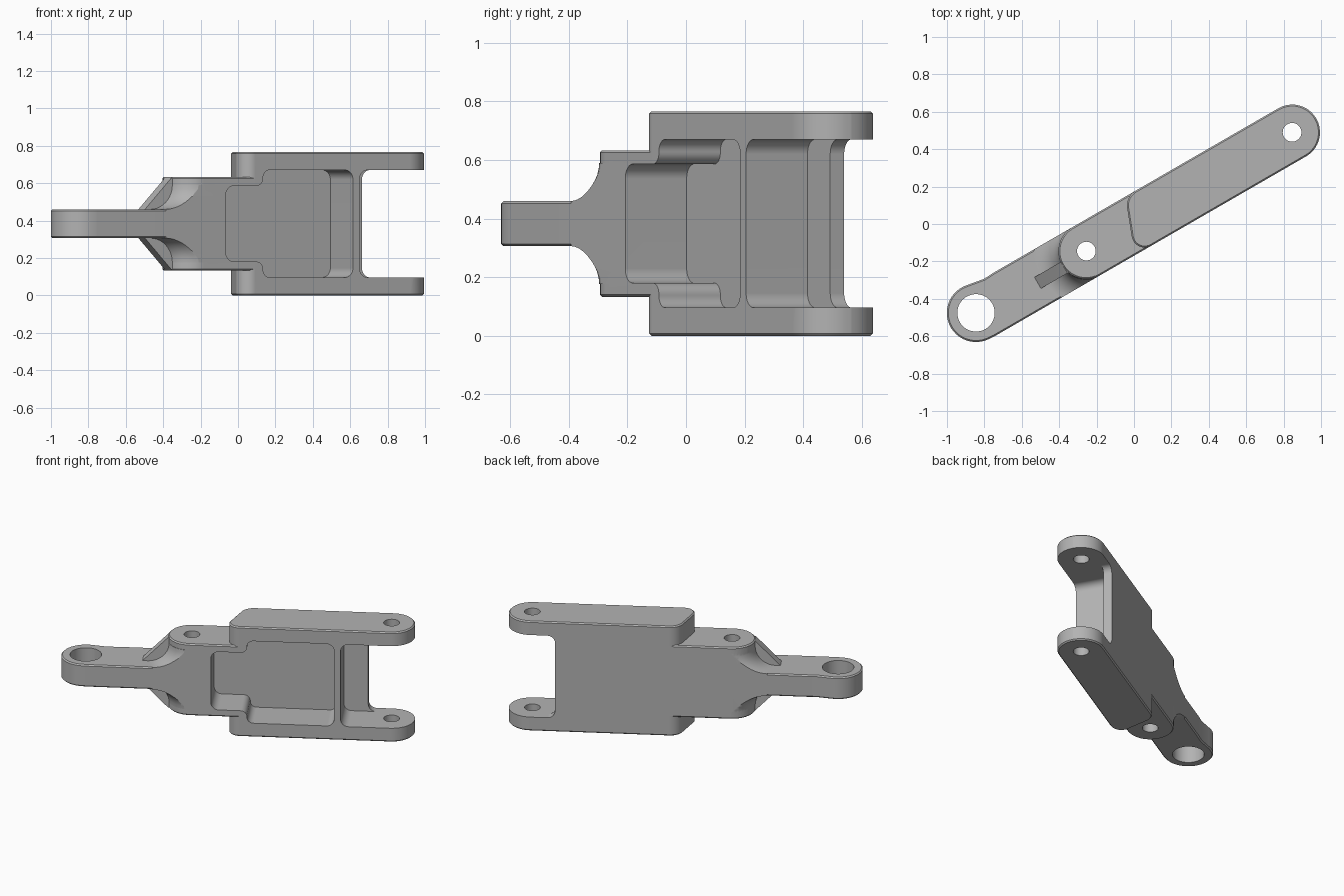
import bpy, bmesh, math
from mathutils import Vector, Matrix

if "Cube" in bpy.data.objects:
    bpy.data.objects.remove(bpy.data.objects["Cube"], do_unlink=True)

MID = 0.383          # height of the mirror plane
BACK, FRONT = 0.15, -0.147
TILT = math.radians(30)

grey = bpy.data.materials.new("cast_grey")
grey.use_nodes = True
grey.diffuse_color = (0.45, 0.45, 0.45, 1)
grey.node_tree.nodes["Principled BSDF"].inputs["Base Color"].default_value = (0.45, 0.45, 0.45, 1)


def rounded(corners, steps=10):
    """Outline through (a, b, radius) corners, each replaced by a tangent arc."""
    out = []
    for i, (a, b, r) in enumerate(corners):
        p = Vector((a, b))
        if r == 0:
            out.append(p)
            continue
        d0 = (Vector(corners[i - 1][:2]) - p).normalized()
        d1 = (Vector(corners[(i + 1) % len(corners)][:2]) - p).normalized()
        half = d0.angle(d1) / 2
        centre = p + (d0 + d1).normalized() * (r / math.sin(half))
        start = p + d0 * (r / math.tan(half)) - centre
        end = p + d1 * (r / math.tan(half)) - centre
        sweep = start.angle_signed(end)
        for k in range(steps + 1):
            out.append(centre + Matrix.Rotation(-sweep * k / steps, 2) @ start)
    return out


def finish(name, bm):
    bmesh.ops.recalc_face_normals(bm, faces=bm.faces)
    mesh = bpy.data.meshes.new(name)
    bm.to_mesh(mesh)
    bm.free()
    mesh.materials.append(grey)
    obj = bpy.data.objects.new(name, mesh)
    bpy.context.collection.objects.link(obj)
    return obj


def prism(name, outline, low, high, upright=True, chamfer=0.0):
    """Extrude an outline along z (upright), or a side profile along y."""
    bm = bmesh.new()
    place = (lambda p, h: (p[0], p[1], h)) if upright else (lambda p, h: (p[0], h, p[1]))
    rings = [[bm.verts.new(place(p, h)) for p in outline] for h in (low, high)]
    caps = [bm.faces.new(r) for r in rings]
    n = len(outline)
    for i in range(n):
        j = (i + 1) % n
        bm.faces.new((rings[0][i], rings[0][j], rings[1][j], rings[1][i]))
    bmesh.ops.recalc_face_normals(bm, faces=bm.faces)
    if chamfer:
        edges = list({e for f in caps for e in f.edges})
        bmesh.ops.bevel(bm, geom=edges, offset=chamfer, segments=1, affect='EDGES')
    return finish(name, bm)


def circle(u, v, r, n=48):
    return [(u + r * math.cos(math.tau * i / n), v + r * math.sin(math.tau * i / n)) for i in range(n)]


def rect(u0, u1, z0, z1, r=0.0):
    return rounded([(u0, z0, r), (u1, z0, r), (u1, z1, r), (u0, z1, r)])


def combine(target, tool, operation):
    bpy.context.view_layer.objects.active = target
    mod = target.modifiers.new("combine", 'BOOLEAN')
    mod.operation, mod.solver, mod.object = operation, 'EXACT', tool
    bpy.ops.object.modifier_apply(modifier=mod.name)
    bpy.data.objects.remove(tool, do_unlink=True)


# Fork block with a slanted root and round tips
link = prism("link_arm", rounded([
    (-0.08, FRONT, 0.07), (1.126, FRONT, 0.148), (1.126, BACK, 0.148), (0.033, BACK, 0.09)]),
    0, 2 * MID, chamfer=0.008)

# Middle section with a round boss end
middle = prism("middle_section", rounded([
    (-0.443, FRONT, 0.148), (0.4, FRONT, 0), (0.4, BACK, 0), (-0.443, BACK, 0.148)]),
    MID - 0.25, MID + 0.25, chamfer=0.008)

# Flat arm with a slightly swollen lug at its tip
lug = [(-0.969 + 0.156 * math.cos(math.radians(a)), 0.011 + 0.156 * math.sin(math.radians(a)))
       for a in range(78, 271, 8)]
arm = prism("lug_arm", lug + [(-0.95, FRONT), (0.3, FRONT), (0.3, BACK), (-0.78, BACK), (-0.84, 0.147)],
            MID - 0.077, MID + 0.077, chamfer=0.008)

# Concave flare around the boss, trimmed flush with the sides
R = 0.13
quarter = [(0.15 + R - R * math.cos(t), 0.077 + R - R * math.sin(t))
           for t in [math.pi / 2 * k / 10 for k in range(11)]]
profile = quarter + [(r, -h) for r, h in reversed(quarter)]
bm = bmesh.new()
rings = [[bm.verts.new((u, v, MID + h)) for u, v in circle(-0.293, 0, r)] for r, h in profile]
bm.faces.new(rings[0])
bm.faces.new(rings[-1])
for a, b in zip(rings, rings[1:]):
    for i in range(len(a)):
        j = (i + 1) % len(a)
        bm.faces.new((a[i], a[j], b[j], b[i]))
flare = finish("boss_flare", bm)
combine(flare, prism("trim", rect(-1, 1, FRONT, BACK), -1, 2), 'INTERSECT')

# Sloped gussets above and below the arm
gusset = prism("gusset", [(-0.61, MID + 0.07), (-0.44, MID + 0.245), (-0.3, MID + 0.245),
                          (-0.3, MID - 0.245), (-0.44, MID - 0.245), (-0.61, MID - 0.07)],
               -0.05, 0.02, upright=False)

for part in (middle, arm, flare, gusset):
    combine(link, part, 'UNION')

# Fork slot, tip bay and stepped front pocket
LO, HI, FLOOR = 0.096, 0.67, 0.095
SLO, SHI = 0.18, 0.586
pocket = rounded([
    (-0.16, SLO, 0.05), (0.07, SLO, 0.04), (0.07, LO, 0.04), (0.625, LO, 0.05),
    (0.625, HI, 0.05), (0.07, HI, 0.04), (0.07, SHI, 0.04), (-0.16, SHI, 0.05)])
cutters = [
    prism("fork_slot", rect(0.82, 1.4, LO, HI, 0.05), -0.5, 0.5, upright=False),
    prism("tip_bay", rect(0.665, 1.4, LO, HI, 0.05), -0.5, FLOOR, upright=False),
    prism("front_pocket", pocket, -0.5, FLOOR, upright=False),
]
# Pin holes
for u, v, r in ((-0.969, 0.011, 0.1), (-0.293, 0.002, 0.05), (0.977, 0.002, 0.05)):
    cutters.append(prism("pin_hole", circle(u, v, r), -1, 2))
for cutter in cutters:
    combine(link, cutter, 'DIFFERENCE')

# Turn the link to its diagonal stance and shade it
link.data.transform(Matrix.Rotation(TILT, 4, 'Z'))
bpy.ops.object.select_all(action='DESELECT')
link.select_set(True)
bpy.context.view_layer.objects.active = link
bpy.ops.object.shade_smooth_by_angle(angle=math.radians(30))
weighted = link.modifiers.new("weighted_normals", 'WEIGHTED_NORMAL')
weighted.keep_sharp = True
